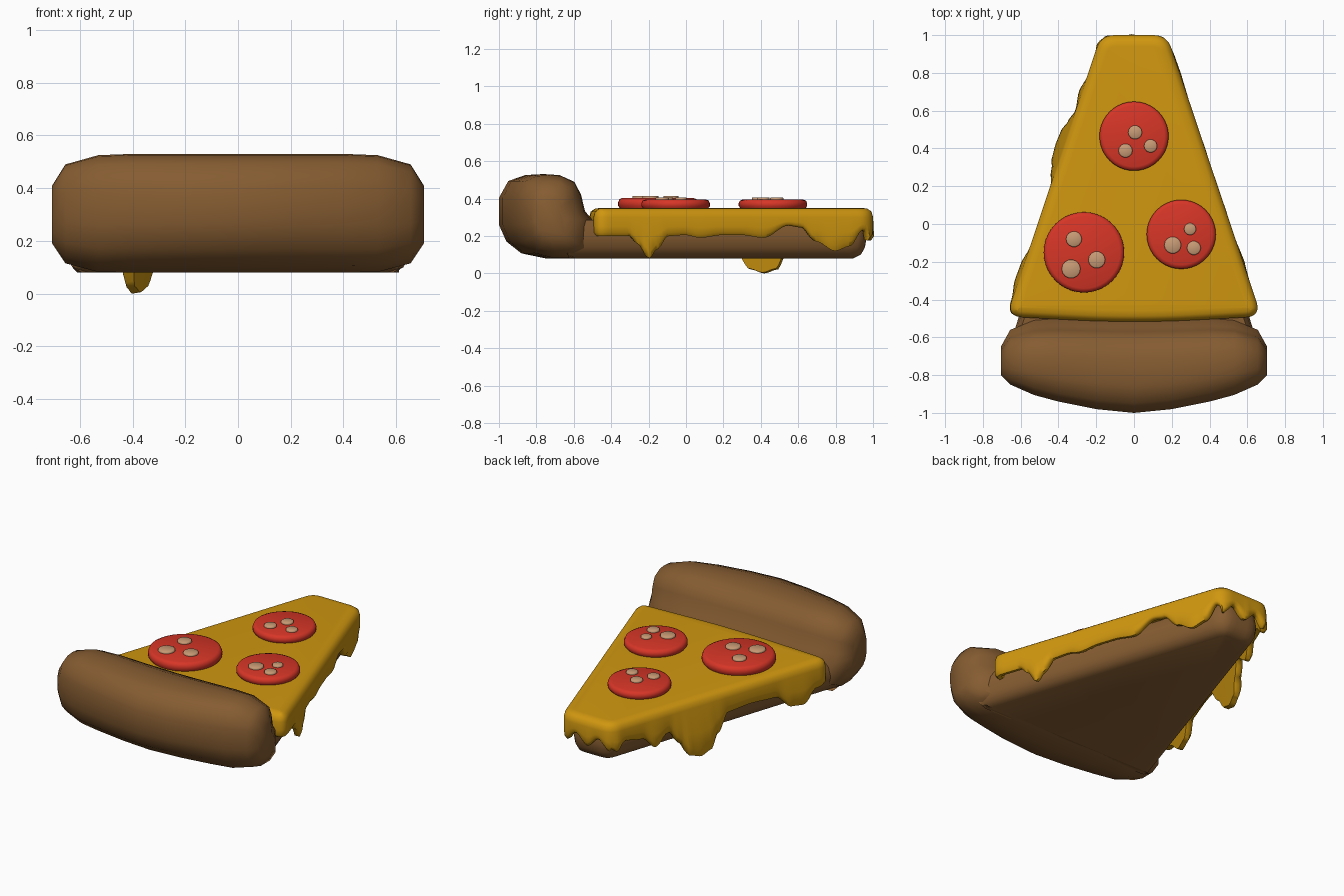
import bpy, bmesh, math
from mathutils import Vector

if "Cube" in bpy.data.objects:
    bpy.data.objects.remove(bpy.data.objects["Cube"])


def material(name, rgb):
    m = bpy.data.materials.new(name)
    m.diffuse_color = (*rgb, 1)
    m.use_nodes = True
    m.node_tree.nodes["Principled BSDF"].inputs["Base Color"].default_value = m.diffuse_color
    return m


BROWN = material("baked brown", (0.235, 0.107, 0.031))
YELLOW = material("cheese yellow", (0.63, 0.31, 0.005))
RED = material("pepperoni red", (0.68, 0.036, 0.02))
TAN = material("pale tan", (0.58, 0.33, 0.18))


def loft(name, rings, mat, angle=50):
    """Skin a list of closed rings and cap both ends."""
    bm = bmesh.new()
    vs = [[bm.verts.new(p) for p in r] for r in rings]
    n = len(rings[0])
    for a, b in zip(vs, vs[1:]):
        for i in range(n):
            j = (i + 1) % n
            bm.faces.new((a[i], a[j], b[j], b[i]))
    bm.faces.new(vs[0][::-1])
    bm.faces.new(vs[-1])
    bmesh.ops.recalc_face_normals(bm, faces=bm.faces)
    me = bpy.data.meshes.new(name)
    bm.to_mesh(me)
    bm.free()
    me.materials.append(mat)
    ob = bpy.data.objects.new(name, me)
    bpy.context.collection.objects.link(ob)
    bpy.ops.object.select_all(action='DESELECT')
    ob.select_set(True)
    bpy.context.view_layer.objects.active = ob
    bpy.ops.object.shade_smooth_by_angle(angle=math.radians(angle))
    return ob


def outline(corners, step):
    """Rounded polygon from (x, y, cut) corners, evenly resampled."""
    pts, n = [], len(corners)
    for i, (x, y, cut) in enumerate(corners):
        c = Vector((x, y))
        p, q = (Vector(corners[k % n][:2]) for k in (i - 1, i + 1))
        a, b = c + (p - c).normalized() * cut, c + (q - c).normalized() * cut
        for k in range(9):
            t = k / 8
            pts.append(a * (1 - t) ** 2 + c * 2 * t * (1 - t) + b * t * t)
    out, need = [], 0.0
    for a, b in zip(pts, pts[1:] + pts[:1]):
        d = (b - a).length
        while need < d:
            out.append(a.lerp(b, need / d))
            need += step
        need -= d
    if (out[-1] - out[0]).length < step * 0.5:
        out.pop()
    return out


def normals(pts):
    res = []
    for i in range(len(pts)):
        t = pts[(i + 1) % len(pts)] - pts[i - 1]
        res.append(Vector((t.y, -t.x)).normalized())
    return res


# Crust: one rounded profile swept across x, shrinking at the ends
PROFILE = [(0, .4), (0, .72), (.1, .92), (.28, .99), (.44, 1), (.6, .99), (.78, .91),
           (.86, .76), (.91, .56), (1, .46), (1, .08), (.8, 0), (.5, 0), (.24, .06), (.08, .2)]
HALF = [(0, -1, -.5, .08, .53), (.2, -.98, -.5, .08, .53), (.4, -.94, -.5, .08, .53),
        (.53, -.905, -.51, .082, .525), (.655, -.85, -.56, .115, .49), (.705, -.8, -.65, .19, .41)]
STATIONS = [(-s[0], *s[1:]) for s in HALF[:0:-1]] + HALF
loft("crust", [[(x, y0 + u * (y1 - y0), z0 + v * (z1 - z0)) for u, v in PROFILE]
               for x, y0, y1, z0, z1 in STATIONS], BROWN)

# Dough slab under the cheese
dough = outline([(.665, -.66, .03), (.13, .965, .07), (-.13, .965, .07), (-.665, -.66, .03)], .04)
dn = normals(dough)
loft("dough_base", [[(*(p - n * inset), z) for p, n in zip(dough, dn)] for inset, z in
                    ((.07, .08), (.03, .1), (.008, .14), (0, .19), (.01, .25), (.03, .285))], BROWN)

# Cheese: wedge shell whose skirt hangs down in drips
RIGHT = [(-.5, .2), (-.3, .2), (-.25, .155), (-.195, .08), (-.15, .13), (-.09, .2), (0, .205),
         (.08, .19), (.2, .205), (.3, .205), (.42, .19), (.55, .255), (.62, .245), (.7, .17),
         (.8, .12), (.88, .145), (.95, .23), (1, .2)]
LEFT = [(-.5, .19), (-.4, .18), (-.3, .11), (-.22, .12), (-.12, .2), (.05, .21), (.2, .2),
        (.28, .1), (.34, .02), (.41, 0), (.48, .02), (.54, .11), (.6, .19), (.7, .13),
        (.78, .2), (.9, .22), (.95, .17), (1, .2)]


def hem(p, n):
    if n.y > .8:
        return .205 - .03 * math.cos(p.x * 40)
    if n.y < -.7:
        return .2
    table = RIGHT if p.x > 0 else LEFT
    for (y0, z0), (y1, z1) in zip(table, table[1:]):
        if p.y <= y1:
            t = min(1, max(0, (p.y - y0) / (y1 - y0)))
            return z0 + (z1 - z0) * t * t * (3 - 2 * t)
    return table[-1][1]


edge = outline([(0, -.525, .3), (.675, -.49, .085), (.175, 1, .075),
                (-.175, 1, .075), (-.675, -.49, .085)], .016)
en = normals(edge)
rings = [[] for _ in range(9)]
for p, n in zip(edge, en):
    zb = hem(p, n)
    b = max(0, .2 - zb) * (.22 if p.x < 0 else .06)   # drips bulge outward
    levels = [(.06, .35), (.03, .346), (.008, .33), (0, .3), (-b * .7, zb + (.3 - zb) * .5),
              (-b, zb + (.3 - zb) * .18), (.014 - b, zb), (.038 - b * .8, zb + .005), (.055, .282)]
    for ring, (inset, z) in zip(rings, levels):
        ring.append((*(p - n * inset), z))
loft("cheese", rings, YELLOW, 60)


# Pepperoni slices with pale flecks
def disc(name, x, y, r, z0, z1, sides, soft, mat):
    h = z1 - z0
    steps = ((r - soft * .5, z0), (r, z0 + h * .3), (r, z0 + h * .6),
             (r - soft * .3, z0 + h * .88), (r - soft, z1))
    return loft(name, [[(x + q * math.cos(k * math.tau / sides), y + q * math.sin(k * math.tau / sides), z)
                        for k in range(sides)] for q, z in steps], mat)


SLICES = [((0, .465, .183), [(.006, .485, .037), (-.045, .388, .037), (.088, .413, .035)]),
          ((-.265, -.15, .213), [(-.318, -.08, .042), (-.333, -.238, .05), (-.197, -.19, .045)]),
          ((.25, -.055, .183), [(.297, -.027, .032), (.205, -.112, .045), (.317, -.127, .037)])]
for i, ((x, y, r), flecks) in enumerate(SLICES, 1):
    top = .395 + (.008 if r > .2 else 0)
    disc(f"pepperoni_{i}", x, y, r, .345, top, 40, .022, RED)
    for j, (fx, fy, fr) in enumerate(flecks, 1):
        disc(f"pepperoni_{i}_fleck_{j}", fx, fy, fr, top - .01, top + .012, 14, .006, TAN)
